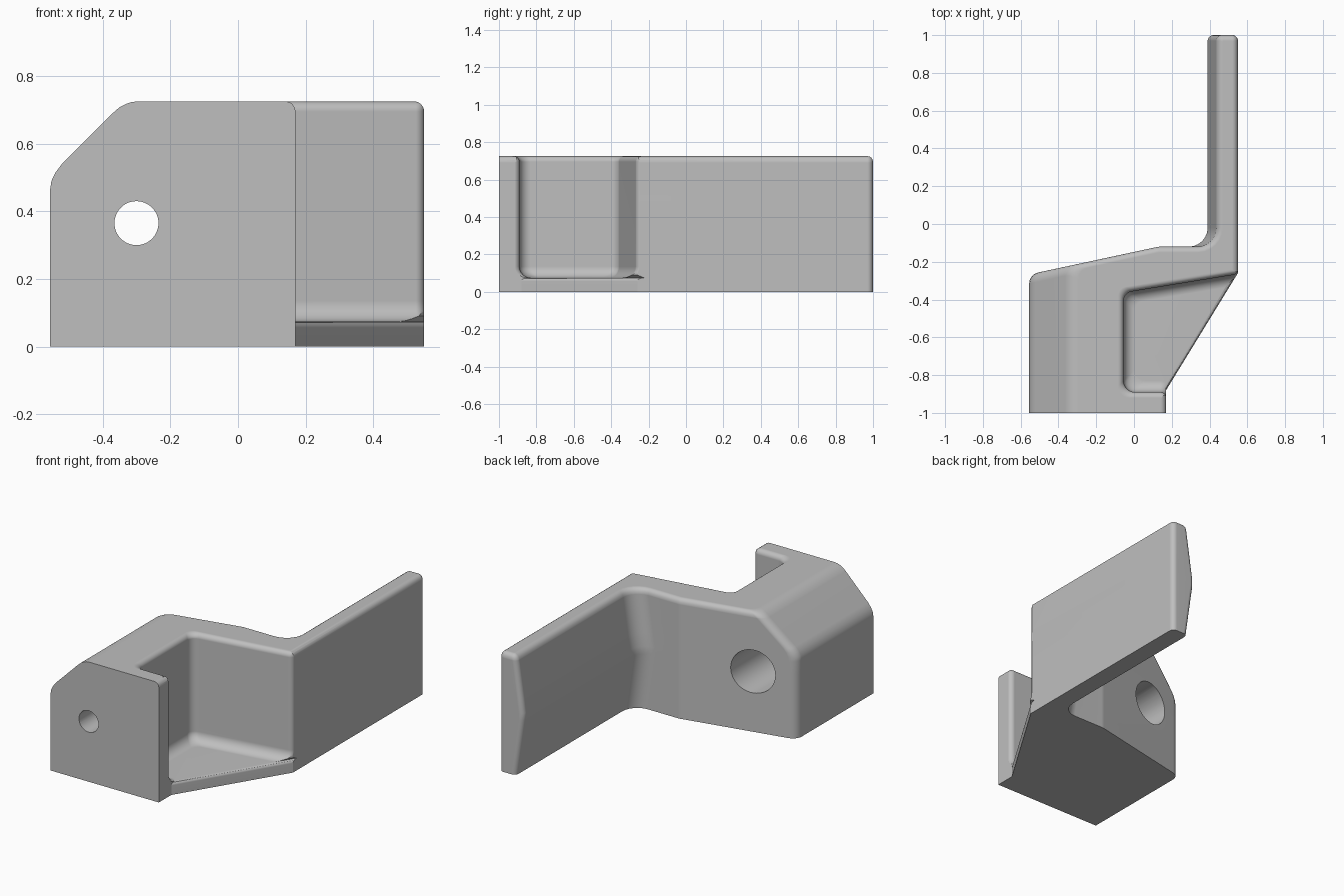
import bpy, bmesh, math
from mathutils import Vector

if "Cube" in bpy.data.objects:
    bpy.data.objects.remove(bpy.data.objects["Cube"])

TOP = 0.725   # overall height
R = 0.03      # general edge rounding


def outline(corners, offsets, radii, n=6):
    """Closed profile: move each edge inward by its offset, then round corners."""
    pts = [Vector(c) for c in corners]
    k = len(pts)
    lines = []
    for i in range(k):
        d = (pts[(i + 1) % k] - pts[i]).normalized()
        lines.append((pts[i] + Vector((-d.y, d.x)) * offsets[i], d))
    moved = []
    for i in range(k):
        (p, d), (q, e) = lines[i - 1], lines[i]
        w = q - p
        t = (w.x * e.y - w.y * e.x) / (d.x * e.y - d.y * e.x)
        moved.append(p + d * t)
    out = []
    for i in range(k):
        p, r = moved[i], radii[i]
        if r <= 0:
            out.append(p)
            continue
        u = (moved[i - 1] - p).normalized()
        v = (moved[(i + 1) % k] - p).normalized()
        half = u.angle(v) / 2
        c = p + (u + v).normalized() * (r / math.sin(half))
        t = r / math.tan(half)
        a, b = p + u * t - c, p + v * t - c
        a0 = math.atan2(a.y, a.x)
        da = (math.atan2(b.y, b.x) - a0 + math.pi) % (2 * math.pi) - math.pi
        for j in range(n + 1):
            ang = a0 + da * j / n
            out.append(c + Vector((math.cos(ang), math.sin(ang))) * r)
    return out


def loft(name, sections):
    """Solid through stacked (z, profile) sections."""
    bm = bmesh.new()
    rings = [[bm.verts.new((p.x, p.y, z)) for p in prof] for z, prof in sections]
    for lo, hi in zip(rings, rings[1:]):
        for i in range(len(lo)):
            j = (i + 1) % len(lo)
            bm.faces.new((lo[i], lo[j], hi[j], hi[i]))
    bm.faces.new(rings[0][::-1])
    bm.faces.new(rings[-1])
    bmesh.ops.recalc_face_normals(bm, faces=bm.faces)
    me = bpy.data.meshes.new(name)
    bm.to_mesh(me)
    bm.free()
    ob = bpy.data.objects.new(name, me)
    bpy.context.collection.objects.link(ob)
    return ob


def quarter(z, start, r):
    """Inset of a convex quarter round beginning at height start."""
    h = min(max(z - start, 0), r)
    return r - math.sqrt(max(r * r - h * h, 0))


def interp(z, table):
    for (z0, d0), (z1, d1) in zip(table, table[1:]):
        if z <= z1:
            return d0 + (d1 - d0) * max(0, (z - z0) / (z1 - z0))
    return table[-1][1]


# Body: block with a long arm, sloped left shoulder and ridged arm face
body_corners = [(-0.555, -1), (0.17, -1), (0.17, -0.88), (0.55, -0.26), (0.55, 1),
                (0.39, 1), (0.39, -0.12), (0.13, -0.12), (-0.555, -0.267)]
shoulder = [(0, 0), (0.465, 0), (0.49, 0.004), (0.515, 0.016), (0.54, 0.035),
            (0.69, 0.185), (0.7065, 0.204), (0.7162, 0.222), (0.7226, 0.24), (0.725, 0.262)]
levels = [0, 0.057, 0.065, 0.071, 0.075, 0.09, 0.34, 0.385, 0.465, 0.49, 0.515, 0.54,
          0.69, 0.695, 0.7065, 0.7162, 0.7226, 0.725]
sections = []
for z in levels:
    t = quarter(z, TOP - R, R)
    plate = quarter(z, 0.057, 0.018) if z < 0.08 else 0
    ridge = 0.05 * max(0, abs(z - 0.3625) - 0.0225) / 0.34
    offs = [0, t, plate, t, t, ridge + t, t, t, interp(z, shoulder)]
    small = max(0.005, R - t)
    rads = [0, 0, 0, 0, small, small, 0.1 + t, 0.1, 0.06]
    sections.append((z, outline(body_corners, offs, rads)))
body = loft("bracket_body", sections)

# Pocket cutter: rounded floor below, flared rim above, open to the right
pocket_corners = [(-0.055, -0.89), (0.171, -0.89), (0.171, -0.96), (0.9, -0.96),
                  (0.9, -0.17), (0.551, -0.17), (0.551, -0.265), (-0.055, -0.364)]
FLOOR, F = 0.075, 0.06
steps = []
for j in range(7):
    a = math.radians(15 * j)
    steps.append((FLOOR + F * (1 - math.cos(a)), F * (1 - math.sin(a))))
for j in range(7):
    a = math.radians(15 * j)
    steps.append((TOP - R + R * math.sin(a), -R * (1 - math.cos(a))))
steps.append((TOP + 0.1, -R))
sections = []
for z, d in steps:
    offs = [d, 0, 0, 0, 0, 0, d, d]
    sections.append((z, outline(pocket_corners, offs, [0.06, R, 0, 0, 0, 0, R, 0.05])))
cutters = [loft("pocket_cutter", sections)]


# Bolt hole with a wide bore from the back
def bore(name, r, y0, y1):
    bpy.ops.mesh.primitive_cylinder_add(vertices=48, radius=r, depth=y1 - y0,
                                        location=(-0.3, (y0 + y1) / 2, 0.365),
                                        rotation=(math.pi / 2, 0, 0))
    ob = bpy.context.object
    ob.name = name
    return ob


cutters.append(bore("bolt_hole_cutter", 0.065, -1.2, 0.2))
cutters.append(bore("wide_bore_cutter", 0.13, -0.7, 0.2))

bpy.ops.object.select_all(action='DESELECT')
bpy.context.view_layer.objects.active = body
body.select_set(True)
for c in cutters:
    c.hide_render = True
    m = body.modifiers.new(c.name, 'BOOLEAN')
    m.operation = 'DIFFERENCE'
    m.solver = 'EXACT'
    m.object = c
    bpy.ops.object.modifier_apply(modifier=m.name)
for c in cutters:
    bpy.data.objects.remove(c)

# Finish: single grey, smooth rounds with crisp edges
grey = bpy.data.materials.new("light_grey")
grey.diffuse_color = (0.52, 0.52, 0.52, 1)
grey.use_nodes = True
grey.node_tree.nodes["Principled BSDF"].inputs["Base Color"].default_value = grey.diffuse_color
body.data.materials.clear()
body.data.materials.append(grey)
for p in body.data.polygons:
    p.material_index = 0
bpy.ops.object.shade_smooth_by_angle(angle=math.radians(30))
w = body.modifiers.new("even_shading", 'WEIGHTED_NORMAL')
w.keep_sharp = True
